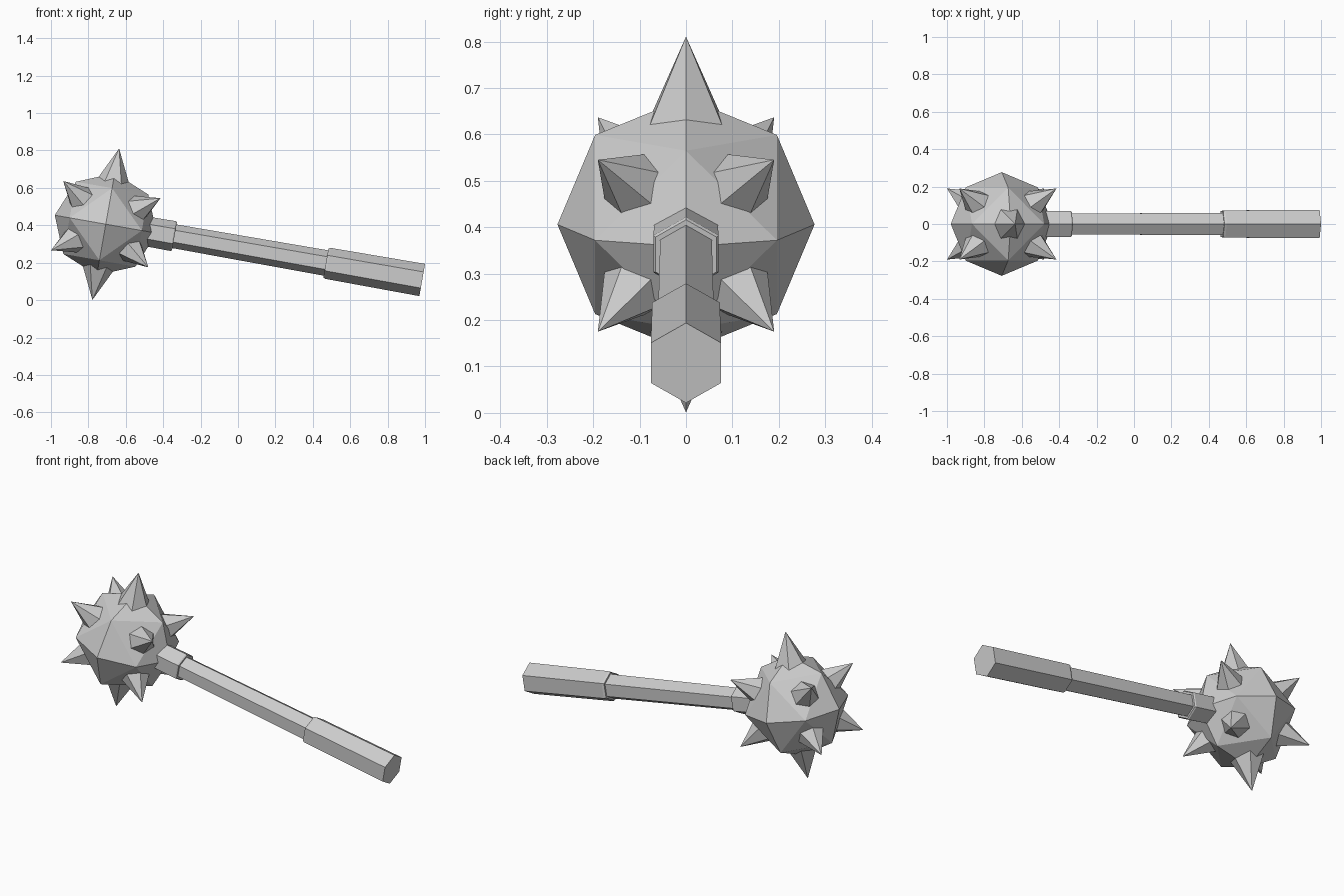
import bpy, bmesh
from math import radians, cos, sin, pi
from itertools import product
from mathutils import Matrix, Vector

if "Cube" in bpy.data.objects:
    bpy.data.objects.remove(bpy.data.objects["Cube"])

# Whole mace lies along local +X from the head centre, then is tilted 10 degrees
TILT = Matrix.Translation((-0.707, 0, 0.406)) @ Matrix.Rotation(radians(10), 4, 'Y')
HEAD_R = 0.277


def finish(name, bm):
    bmesh.ops.recalc_face_normals(bm, faces=bm.faces)
    bm.transform(TILT)
    mesh = bpy.data.meshes.new(name)
    bm.to_mesh(mesh)
    bm.free()
    obj = bpy.data.objects.new(name, mesh)
    bpy.context.collection.objects.link(obj)


def hex_solid(name, axis, up, profile):
    """Six-sided solid through (distance, radius) pairs, one corner towards up."""
    axis = Vector(axis).normalized()
    side = Vector(up).cross(axis).normalized()
    up = axis.cross(side)
    bm = bmesh.new()
    rings = []
    for d, r in profile:
        if r == 0:
            rings.append([bm.verts.new(axis * d)] * 6)
        else:
            rings.append([bm.verts.new(axis * d + r * (cos(k * pi / 3) * up + sin(k * pi / 3) * side))
                          for k in range(6)])
    for a, b in zip(rings, rings[1:]):
        for k in range(6):
            n = (k + 1) % 6
            quad = [a[k], a[n], b[n], b[k]]
            bm.faces.new(list(dict.fromkeys(quad)))
    for ring in (rings[0], rings[-1]):
        if ring[0] is not ring[1]:
            bm.faces.new(ring)
    finish(name, bm)


# Head: octahedron subdivided once onto a sphere
bm = bmesh.new()
for p in product((-1, 0, 1), repeat=3):
    if sum(map(abs, p)) in (1, 2):
        bm.verts.new(Vector(p).normalized() * HEAD_R)
bmesh.ops.convex_hull(bm, input=bm.verts)
finish("head", bm)

# Spikes: top and bottom, plus one towards each corner
for s in (1, -1):
    hex_solid("spike_pole", (0, 0, s), (1, 0, 0), [(0.215, 0.095), (0.411, 0)])
for sx, sy, sz in product((1, -1), repeat=3):
    tip = Vector((0.264 * sx, 0.19 * sy, 0.188 * sz))
    hex_solid("spike_corner", tip, (0, 0, 1), [(0.19, 0.09), (tip.length, 0)])

# Handle: collar, shaft and thicker grip
X, Z = (1, 0, 0), (0, 0, 1)
hex_solid("collar", X, Z, [(0.2, 0.079), (0.366, 0.081), (0.373, 0.076)])
hex_solid("shaft", X, Z, [(0.34, 0.064), (1.22, 0.069)])
hex_solid("grip", X, Z, [(1.195, 0.079), (1.207, 0.084), (1.718, 0.0875)])
